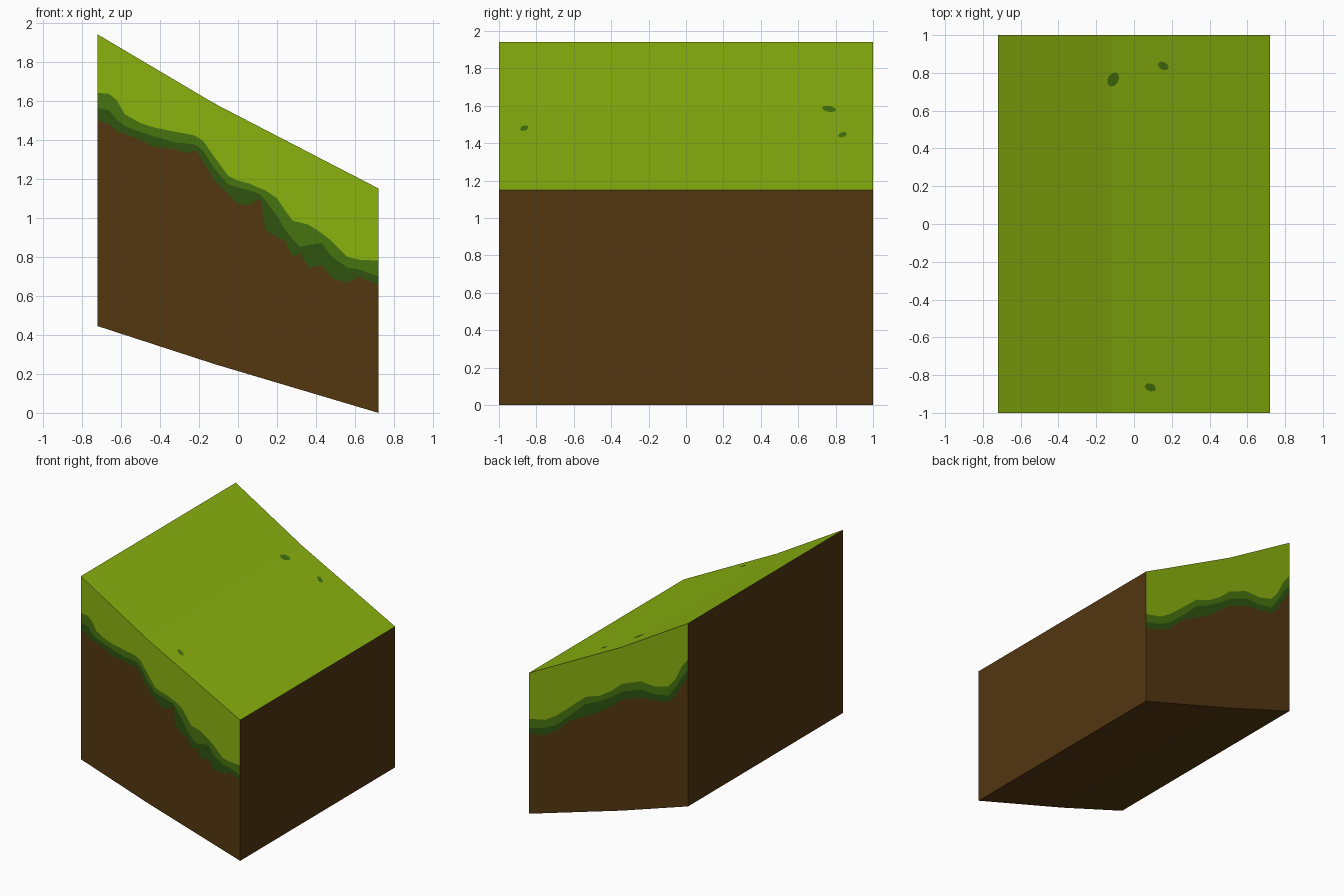
import bpy, math

if "Cube" in bpy.data.objects:
    bpy.data.objects.remove(bpy.data.objects["Cube"])

def material(name, r, g, b):
    lin = [((c / 255 + 0.055) / 1.055) ** 2.4 if c > 10 else c / 255 / 12.92 for c in (r, g, b)]
    m = bpy.data.materials.new(name)
    m.diffuse_color = (*lin, 1)
    m.use_nodes = True
    m.node_tree.nodes["Principled BSDF"].inputs["Base Color"].default_value = m.diffuse_color
    return m

MATS = [material("light grass", 138, 178, 15), material("mid grass", 70, 116, 15),
        material("dark grass", 46, 84, 15), material("soil", 83, 55, 16)]
HX, KX = 0.72, -0.12          # half width, x of the slope's kink

def bend(x, left, mid, right):
    if x < KX:
        return left + (mid - left) * (x + HX) / (KX + HX)
    return mid + (right - mid) * (x - KX) / (HX - KX)

def top(x):
    return bend(x, 1.94, 1.585, 1.15)

def bottom(x):
    return bend(x, 0.445, 0.25, 0.0)

# Ragged turf edge: x, then the lower limits of light, mid and dark grass
FRONT = [
    (-.72, 1.64, 1.565, 1.50), (-.66, 1.635, 1.55, 1.48), (-.62, 1.60, 1.50, 1.44),
    (-.58, 1.53, 1.47, 1.43), (-.50, 1.485, 1.44, 1.40), (-.44, 1.465, 1.42, 1.365),
    (-.32, 1.44, 1.385, 1.35), (-.26, 1.43, 1.38, 1.33), (-.22, 1.42, 1.375, 1.345),
    (-.18, 1.395, 1.345, 1.29), (-.12, 1.31, 1.25, 1.19), (-.05, 1.215, 1.17, 1.12),
    (0, 1.19, 1.155, 1.07), (.06, 1.175, 1.14, 1.065), (.115, 1.15, 1.12, 1.10),
    (.14, 1.14, 1.09, .94), (.20, 1.10, 1.01, .90), (.24, 1.04, .94, .88),
    (.28, .985, .89, .80), (.32, .975, .85, .82), (.36, .965, .86, .745),
    (.43, .92, .87, .755), (.48, .88, .80, .69), (.56, .80, .745, .665),
    (.62, .785, .735, .70), (.72, .78, .70, .655)]
BACK = [
    (-.72, 1.645, 1.565, 1.50), (-.66, 1.57, 1.48, 1.41), (-.60, 1.445, 1.38, 1.31),
    (-.54, 1.375, 1.30, 1.25), (-.42, 1.345, 1.28, 1.23), (-.285, 1.35, 1.285, 1.22),
    (-.12, 1.285, 1.22, 1.155), (-.03, 1.205, 1.155, 1.085), (.08, 1.135, 1.09, 1.0),
    (.21, 1.09, 1.03, .93), (.35, .97, .90, .86), (.475, .865, .79, .74),
    (.575, .805, .74, .68), (.72, .775, .70, .655)]

verts, faces, slots = [], [], []

def face(points, slot):
    faces.append(range(len(verts), len(verts) + len(points)))
    verts.extend(points)
    slots.append(slot)

# Striped front and back walls
for rows, y in ((FRONT, -1), (BACK, 1)):
    for a, b in zip(rows, rows[1:]):
        za = [top(a[0]), *a[1:], bottom(a[0])]
        zb = [top(b[0]), *b[1:], bottom(b[0])]
        for i in range(4):
            quad = [(a[0], y, za[i + 1]), (b[0], y, zb[i + 1]), (b[0], y, zb[i]), (a[0], y, za[i])]
            face(quad if y < 0 else quad[::-1], i)

# Grass slope and underside, each folded at the kink
for a, b in ((-HX, KX), (KX, HX)):
    face([(a, -1, top(a)), (b, -1, top(b)), (b, 1, top(b)), (a, 1, top(a))], 0)
    face([(a, 1, bottom(a)), (b, 1, bottom(b)), (b, -1, bottom(b)), (a, -1, bottom(a))], 3)

# Plain soil end walls
for x in (-HX, HX):
    s = 1 if x > 0 else -1
    face([(x, -s, bottom(x)), (x, s, bottom(x)), (x, s, top(x)), (x, -s, top(x))], 3)

def build(name, verts, faces, mats, slots):
    me = bpy.data.meshes.new(name)
    me.from_pydata(verts, [], [list(f) for f in faces])
    for m in mats:
        me.materials.append(m)
    me.polygons.foreach_set("material_index", slots)
    ob = bpy.data.objects.new(name, me)
    bpy.context.collection.objects.link(ob)
    return ob

block = build("sloped_ground_block", verts, faces, MATS, slots)
bpy.context.view_layer.objects.active = block
block.select_set(True)
bpy.ops.object.mode_set(mode='EDIT')
bpy.ops.mesh.select_all(action='SELECT')
bpy.ops.mesh.remove_doubles(threshold=0.0001)
bpy.ops.object.mode_set(mode='OBJECT')

# Small dark spots lying on the slope: centre, half sizes, turn
for n, (cx, cy, rx, ry, turn) in enumerate([(-.11, .765, .028, .04, -30), (.155, .837, .03, .02, -30),
                                            (.087, -.865, .03, .02, -20)]):
    t = math.radians(turn)
    pts = []
    for k in range(10):
        u, v = rx * math.cos(k * math.pi / 5), ry * math.sin(k * math.pi / 5)
        x, y = cx + u * math.cos(t) - v * math.sin(t), cy + u * math.sin(t) + v * math.cos(t)
        pts.append((x, y, top(x) + 0.003))
    build(f"grass_spot_{n + 1}", pts, [range(10)], [MATS[1]], [0])
